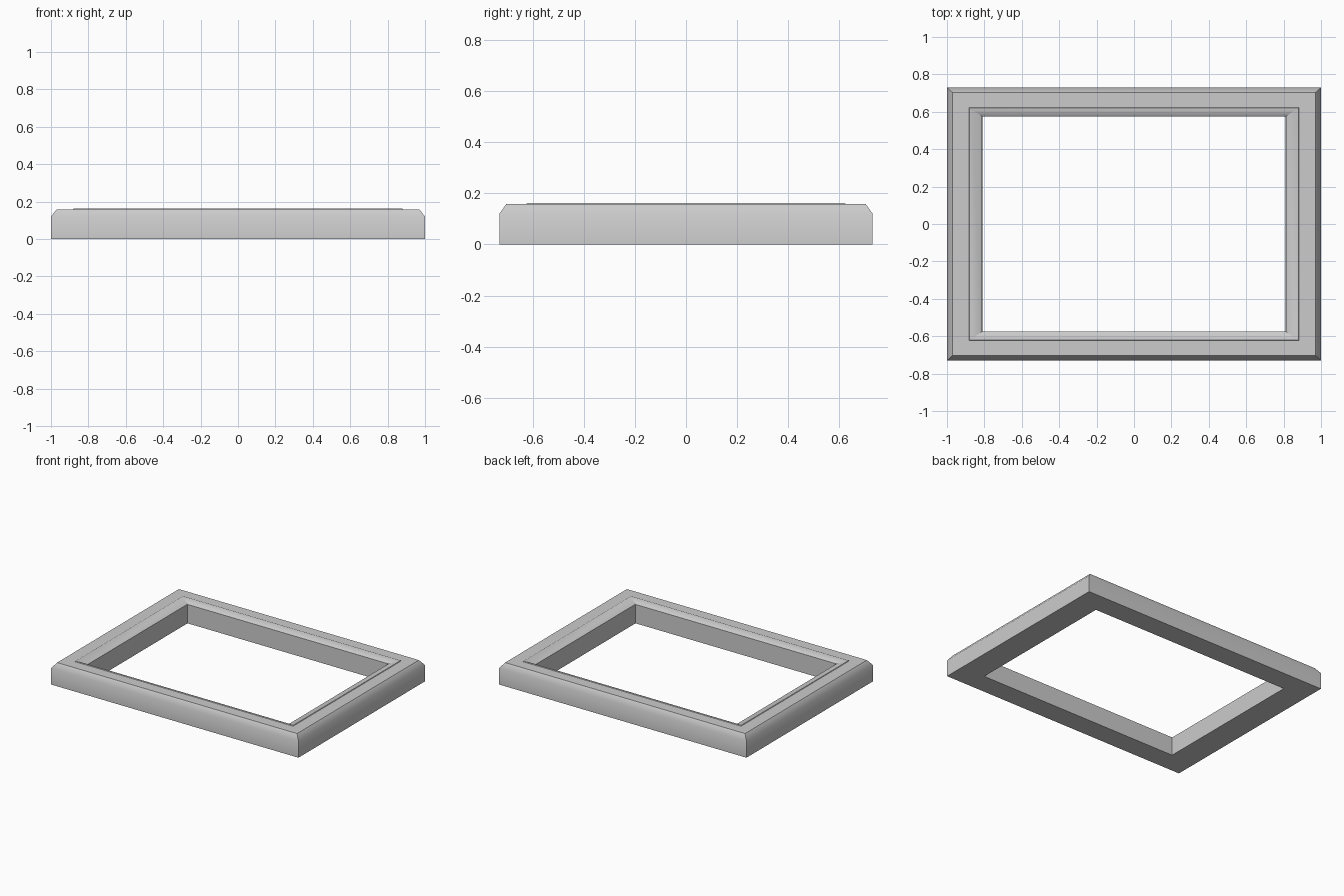
import bpy, bmesh, math

cube = bpy.data.objects.get("Cube")
if cube:
    bpy.data.objects.remove(cube, do_unlink=True)

# Plain grey finish
grey = bpy.data.materials.new("light_grey")
grey.use_nodes = True
colour = (0.6, 0.6, 0.6, 1.0)
grey.diffuse_color = colour
grey.node_tree.nodes["Principled BSDF"].inputs["Base Color"].default_value = colour

# Moulding cross-section: half width, half depth, height
profile = [
    (1.000, 0.730, 0.000),   # outer wall
    (1.000, 0.730, 0.120),
    (0.970, 0.703, 0.158),   # outer chamfer
    (0.882, 0.624, 0.158),   # flat face
    (0.879, 0.621, 0.162),   # fine raised bead
    (0.868, 0.612, 0.161),
    (0.813, 0.576, 0.137),   # slope towards the opening
    (0.810, 0.574, 0.000),   # inner wall
]

# Sweep the section round the four mitred corners
bm = bmesh.new()
corners = [(-1, -1), (1, -1), (1, 1), (-1, 1)]
rings = [[bm.verts.new((sx * x, sy * y, z)) for x, y, z in profile]
         for sx, sy in corners]
n = len(profile)
for c in range(4):
    a, b = rings[c], rings[(c + 1) % 4]
    for i in range(n):
        j = (i + 1) % n
        bm.faces.new((a[i], b[i], b[j], a[j]))
bmesh.ops.recalc_face_normals(bm, faces=bm.faces)

mesh = bpy.data.meshes.new("frame")
bm.to_mesh(mesh)
bm.free()
mesh.materials.append(grey)
frame = bpy.data.objects.new("frame", mesh)
bpy.context.collection.objects.link(frame)

# Soft shading on the gentle inner slope, crisp edges elsewhere
bpy.ops.object.select_all(action='DESELECT')
frame.select_set(True)
bpy.context.view_layer.objects.active = frame
bpy.ops.object.shade_smooth_by_angle(angle=math.radians(40))
